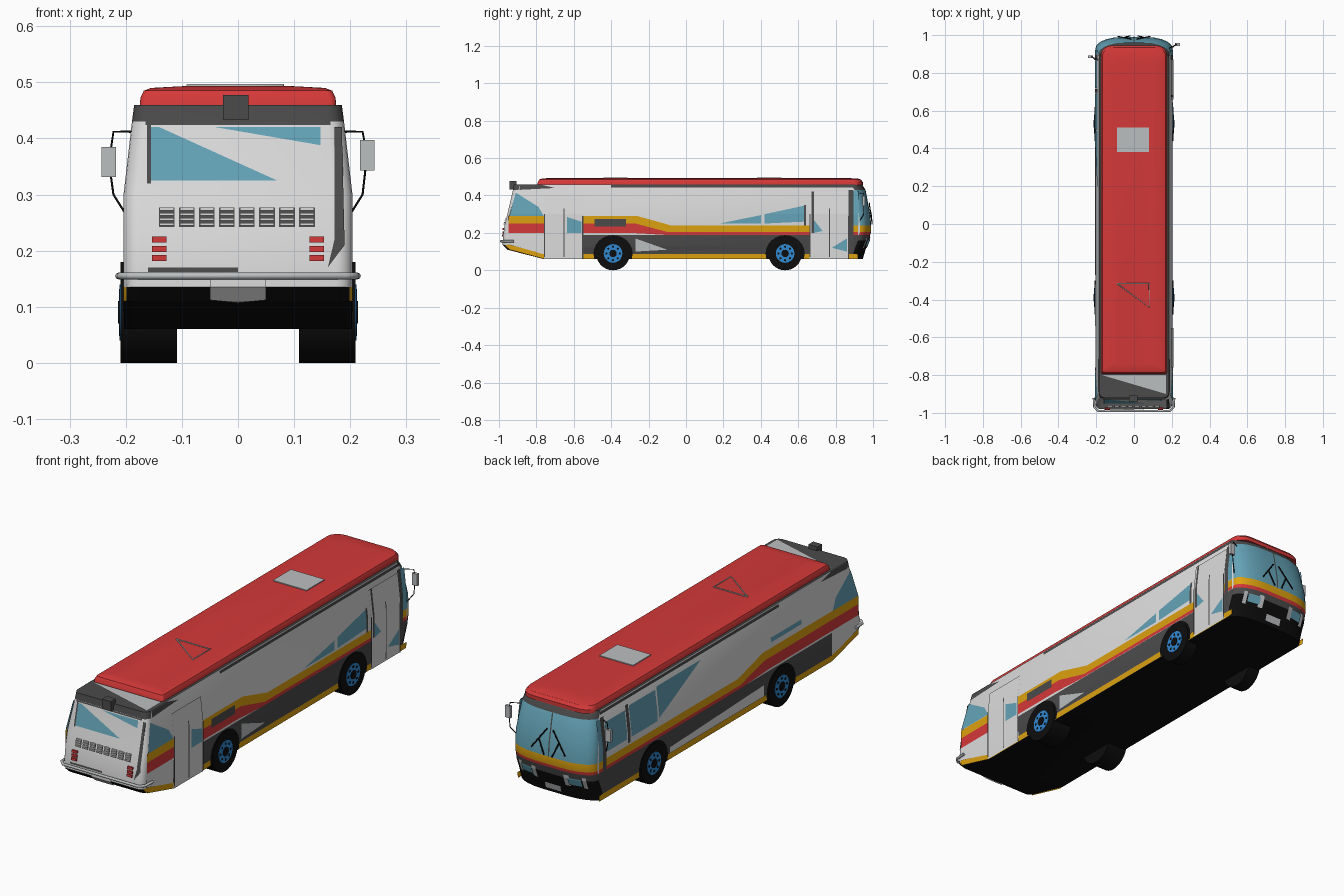
import bpy, bmesh, math
from mathutils import Vector, Matrix

cube = bpy.data.objects.get("Cube")
if cube:
    bpy.data.objects.remove(cube, do_unlink=True)


def material(name, r, g, b):
    m = bpy.data.materials.new(name)
    m.use_nodes = True
    m.diffuse_color = (r, g, b, 1)
    m.node_tree.nodes["Principled BSDF"].inputs["Base Color"].default_value = (r, g, b, 1)
    return m


WHITE = material("white paint", .72, .72, .72)
DARK = material("dark grey trim", .07, .07, .07)
RED = material("red paint", .66, .04, .04)
YELLOW = material("yellow paint", .72, .36, .005)
GLASS = material("blue glass", .13, .37, .48)
BLACK = material("black rubber", .004, .004, .004)
HUB = material("blue hub", .03, .25, .65)
GREY = material("light grey metal", .5, .52, .53)


def finish(name, bm, mats, smooth=False):
    mesh = bpy.data.meshes.new(name)
    bm.to_mesh(mesh)
    bm.free()
    ob = bpy.data.objects.new(name, mesh)
    bpy.context.collection.objects.link(ob)
    for m in mats:
        mesh.materials.append(m)
    if smooth:
        bpy.ops.object.select_all(action='DESELECT')
        ob.select_set(True)
        bpy.context.view_layer.objects.active = ob
        bpy.ops.object.shade_smooth_by_angle(angle=math.radians(30))
    return ob


def outline(hw, rear, front, rr, rx, ry, steps=5):
    """Rounded plan outline: circular rear corners, elliptical front corners."""
    quarter = [math.pi / 2 * i / steps for i in range(steps + 1)]
    right = [(hw - rr + rr * math.sin(a), rear + rr - rr * math.cos(a)) for a in quarter]
    right += [(hw - rx + rx * math.cos(a), front - ry + ry * math.sin(a)) for a in quarter]
    return right + [(-x, y) for x, y in reversed(right)]


def loft(name, levels, corner, mats, rule):
    bm = bmesh.new()
    rings = [[bm.verts.new((x, y, z)) for x, y in outline(hw, rear, front, *corner)]
             for z, hw, rear, front in levels]
    for low, high in zip(rings, rings[1:]):
        for i in range(len(low)):
            j = (i + 1) % len(low)
            bm.faces.new((low[i], low[j], high[j], high[i]))
    bm.faces.new(rings[0][::-1])
    bm.faces.new(rings[-1])
    bm.normal_update()
    for f in bm.faces:
        f.material_index = mats.index(rule(f.calc_center_median(), f.normal))
    return finish(name, bm, mats, True)


# Body shell: height, half width, rear end, front end
LEVELS = [(.06, .203, -.76, .945), (.11, .204, -.955, .96), (.135, .204, -.98, .97),
          (.16, .204, -.98, .98), (.19, .204, -.977, .985), (.205, .204, -.975, .99),
          (.24, .204, -.97, .99), (.3, .204, -.955, .985), (.43, .189, -.925, .96),
          (.46, .185, -.92, .94)]


def body_rule(c, n):
    if n.z < -.5 or c.z < .11 and abs(n.y) > .3:
        return BLACK
    if n.z > .8:
        return DARK
    if n.y > .15:
        for top, mat in ((.16, BLACK), (.19, DARK), (.205, RED), (.24, YELLOW), (.43, GLASS)):
            if c.z < top:
                return mat
        return DARK
    if n.y < -.15:
        return YELLOW if c.z < .135 else DARK if c.z > .43 else WHITE
    return DARK if c.z < .19 else WHITE


loft("body_shell", LEVELS, (.03, .14, .06),
     [WHITE, DARK, RED, YELLOW, GLASS, BLACK], body_rule)

# Roof cap with softened edge
loft("roof_cap", [(.455, .175, -.795, .945), (.472, .174, -.792, .945),
                  (.485, .168, -.785, .935), (.49, .155, -.77, .92), (.493, .1, -.74, .87)],
     (.012, .06, .05), [RED], lambda c, n: RED)


def at(z, column):
    """Shell size at a height, read from the body levels."""
    for a, b in zip(LEVELS, LEVELS[1:]):
        if z <= b[0]:
            t = (z - a[0]) / (b[0] - a[0])
            return a[column] + t * (b[column] - a[column])
    return LEVELS[-1][column]


def on_side(s):
    return lambda u, z, gap: (s * (at(z, 1) + gap), u, z)


def on_rear(u, z, gap):
    return (u, at(z, 2) - gap, z)


def on_front(u, z, gap):
    t = max(0, (abs(u) - at(z, 1) + .14) / .14)
    return (u, at(z, 3) - .06 + .06 * math.sqrt(max(0, 1 - t * t)) + gap, z)


RIGHT, LEFT = on_side(1), on_side(-1)


def plate(name, place, pts, mat, layer=1):
    """Thin painted panel laid on the shell and bent at its creases."""
    bm = bmesh.new()
    bm.faces.new([bm.verts.new((u, 0, z)) for u, z in pts])
    for level in LEVELS[1:-1]:
        bmesh.ops.bisect_plane(bm, geom=bm.verts[:] + bm.edges[:] + bm.faces[:], dist=1e-5,
                               plane_co=(0, 0, level[0]), plane_no=(0, 0, 1))
    for v in bm.verts:
        v.co = place(v.co.x, v.co.z, .0015 * layer)
    bm.normal_update()
    out = Vector(place(0, .25, 1)) - Vector(place(0, .25, 0))
    for f in bm.faces:
        if f.normal.dot(out) < 0:
            f.normal_flip()
    return finish(name, bm, [mat])


def rect(u0, u1, z0, z1):
    return [(u0, z0), (u1, z0), (u1, z1), (u0, z1)]


def box(name, centre, size, mat):
    bm = bmesh.new()
    bmesh.ops.create_cube(bm, size=1, matrix=Matrix.Translation(centre) @ Matrix.Diagonal((*size, 1)))
    return finish(name, bm, [mat])


def cylinder(name, centre, radius, width, mat, sides=32):
    bm = bmesh.new()
    bmesh.ops.create_cone(bm, cap_ends=True, segments=sides, radius1=radius, radius2=radius, depth=width,
                          matrix=Matrix.Translation(centre) @ Matrix.Rotation(math.pi / 2, 4, 'Y'))
    return finish(name, bm, [mat], True)


def tube(name, pts, radius, mat):
    cu = bpy.data.curves.new(name, 'CURVE')
    cu.dimensions = '3D'
    cu.bevel_depth, cu.bevel_resolution, cu.use_fill_caps = radius, 2, True
    sp = cu.splines.new('POLY')
    sp.points.add(len(pts) - 1)
    for p, co in zip(sp.points, pts):
        p.co = (*co, 1)
    cu.materials.append(mat)
    bpy.context.collection.objects.link(bpy.data.objects.new(name, cu))


# Stripes, trim, wheels shared by both sides
for side, place, s in (("right", RIGHT, 1), ("left", LEFT, -1)):
    plate(side + "_rear_lower_panel", place, [(-.76, .085), (-.76, .2), (-.95, .2), (-.95, .14)], WHITE)
    plate(side + "_yellow_stripe", place, [(-.95, .25), (-.27, .25), (-.1, .205), (.92, .205), (.92, .24),
                                           (-.08, .24), (-.26, .29), (-.95, .29)], YELLOW)
    plate(side + "_red_stripe", place, [(-.95, .2), (-.3, .2), (-.12, .19), (.92, .19), (.92, .205),
                                        (-.1, .205), (-.27, .25), (-.95, .25)], RED)
    plate(side + "_skirt_stripe", place, rect(-.76, .92, .061, .088), YELLOW)
    plate(side + "_rear_skirt_stripe", place, [(-.76, .061), (-.76, .088), (-.95, .138), (-.95, .112)], YELLOW)
    plate(side + "_rear_window", place, [(-.945, .29), (-.76, .29), (-.79, .34), (-.91, .415)], GLASS, 2)
    plate(side + "_gutter", place, rect(-.4, .89, .442, .455), DARK)
    plate(side + "_rear_cap_trim", place, [(-.89, .43), (-.7, .44), (-.78, .459), (-.89, .459)], DARK)
    plate(side + "_front_pillar", place, rect(.87, .895, .1, .43), DARK, 2)
    plate(side + "_front_quarter_glass", place, rect(.895, .922, .24, .425), GLASS, 2)
    for axle, y, width in (("rear", -.39, .1), ("front", .53, .06)):
        arch = [(y + .105 * math.cos(a * math.pi / 12), .088 + .1 * math.sin(a * math.pi / 12))
                for a in range(13)]
        plate(side + "_" + axle + "_wheel_arch", place, arch + [(y - .1, .061), (y + .1, .061)], BLACK, 2)
        label = side + "_" + axle
        cylinder(label + "_tyre", (s * (.209 - width / 2), y, .09), .09, width, BLACK)
        cylinder(label + "_hub", (s * .208, y, .09), .05, .006, HUB, 20)
        cylinder(label + "_hub_cap", (s * .21, y, .09), .02, .008, BLACK, 12)
        for k in range(8):
            a = k * math.pi / 4
            cylinder(label + "_hub_hole", (s * .21, y + .036 * math.cos(a), .09 + .036 * math.sin(a)),
                     .006, .004, BLACK, 8)

# Entrance doors and right side windows
for label, y0, y1, top in (("rear", -.76, -.55, .4), ("front", .66, .87, .42)):
    plate(label + "_door", RIGHT, rect(y0, y1, .061, top), WHITE, 3)
    for y, low, high in ((y0, .07, .3), ((y0 + y1) / 2, .07, .33), (y1 - .005, .06, .29)):
        plate(label + "_door_seam", RIGHT, rect(y, y + .006, low, high), DARK, 4)
plate("front_door_post", RIGHT, rect(.672, .684, .2, .42), DARK, 4)
plate("rear_door_glass", RIGHT, [(-.635, .2), (-.56, .2), (-.56, .26), (-.635, .285)], GLASS, 4)
plate("front_door_upper_glass", RIGHT, [(.684, .2), (.73, .21), (.684, .27)], GLASS, 4)
plate("front_door_lower_glass", RIGHT, [(.78, .12), (.86, .1), (.86, .17)], GLASS, 4)
plate("right_middle_window", RIGHT, [(.18, .25), (.4, .25), (.4, .295)], GLASS, 2)
plate("right_front_window", RIGHT, [(.42, .25), (.63, .26), (.63, .345), (.42, .3)], GLASS, 2)
plate("right_window_post", RIGHT, rect(.63, .642, .24, .35), DARK, 2)
plate("side_vent", RIGHT, rect(-.49, -.32, .235, .275), DARK, 3)
plate("right_skirt_panel", RIGHT, [(-.27, .1), (-.1, .11), (-.27, .17)], GREY, 1)

# Left side windows and sill
plate("driver_window", LEFT, rect(.72, .865, .27, .4), GLASS, 2)
plate("left_front_window", LEFT, [(.5, .27), (.69, .27), (.69, .41), (.5, .41)], GLASS, 2)
plate("left_middle_window", LEFT, [(.49, .28), (.49, .42), (.17, .42)], GLASS, 2)
plate("left_window_post", LEFT, rect(.695, .715, .25, .42), DARK, 2)
plate("left_narrow_window", LEFT, rect(-.54, -.32, .315, .335), GLASS, 2)
plate("left_sill", LEFT, [(-.27, .09), (.41, .09), (.41, .115), (-.27, .14)], WHITE)

# Rear wall
plate("rear_left_window", on_rear, [(-.155, .325), (.07, .325), (-.14, .42), (-.155, .42)], GLASS)
plate("rear_right_window", on_rear, [(-.04, .42), (.147, .388), (.147, .42)], GLASS)
plate("rear_window_edge", on_rear, rect(-.162, -.155, .32, .425), DARK)
plate("rear_right_trim", on_rear, [(.16, .17), (.19, .21), (.185, .42), (.172, .42), (.172, .22)], DARK)
plate("rear_lower_trim", on_rear, [(-.16, .162), (0, .162), (0, .17), (-.16, .17)], DARK)
plate("rear_top_trim", on_rear, rect(-.165, .165, .424, .43), DARK)
for col in range(8):
    x = -.127 + col * .0357
    plate("engine_grille", on_rear, rect(x - .014, x + .014, .242, .277), DARK)
    for row in range(4):
        z = .247 + row * .009
        box("engine_louvre", (x, at(z, 2) - .003, z), (.025, .008, .005), WHITE)
for s in (-1, 1):
    for z in (.187, .203, .22):
        box("tail_light", (s * .14, at(z, 2) - .002, z), (.026, .01, .011), RED)
plate("rear_plate_holder", on_rear, [(-.05, .112), (0, .107), (.05, .112), (.05, .155), (-.05, .155)], WHITE, 5)
tube("rear_bumper", [(-.213, -.92, .155), (-.21, -.97, .155), (-.19, -.99, .155),
                     (.19, -.99, .155), (.21, -.97, .155), (.213, -.92, .155)], .006, GREY)
box("rear_camera", (-.004, -.925, .455), (.045, .035, .045), DARK)

# Roof details
bm = bmesh.new()
bm.faces.new([bm.verts.new(p) for p in ((.17, -.9, .462), (.17, -.8, .462), (-.17, -.8, .462))])
finish("rear_deck_panel", bm, [GREY])
box("roof_hatch", (-.005, .445, .493), (.17, .13, .008), GREY)
corners = [(-.09, -.315, .494), (.08, -.315, .494), (.08, -.44, .494)]
tube("roof_hatch_frame", corners + corners[:1], .003, GREY)

# Front details
for s in (-1, 1):
    plate("headlight", on_front, rect(s * .15, s * .09, .13, .165), GLASS, 3)
    plate("headlight_surround", on_front, rect(s * .17, s * .07, .12, .175), GREY, 2)
    tube("wiper", [on_front(s * .02, .245, .006), on_front(s * .05, .31, .006)], .003, BLACK)
    tube("wiper_blade", [on_front(s * .015, .36, .006), on_front(s * .085, .265, .006)], .003, BLACK)
plate("front_number_plate", on_front, rect(-.04, .04, .075, .105), GREY, 3)
plate("windshield_divider", on_front, rect(-.003, .003, .24, .43), DARK)

# Mirrors on thin arms
for label, s, y, z in (("left_side", -1, .885, .358), ("right_side", 1, .95, .37)):
    box(label + "_mirror", (s * .23, y, z), (.026, .014, .054), GREY)
    tube(label + "_mirror_arm", [(s * .185, y - .02, .412), (s * .222, y, .412), (s * .23, y, z),
                                 (s * .222, y, .3), (s * .2, y - .02, .265)], .002, BLACK)
